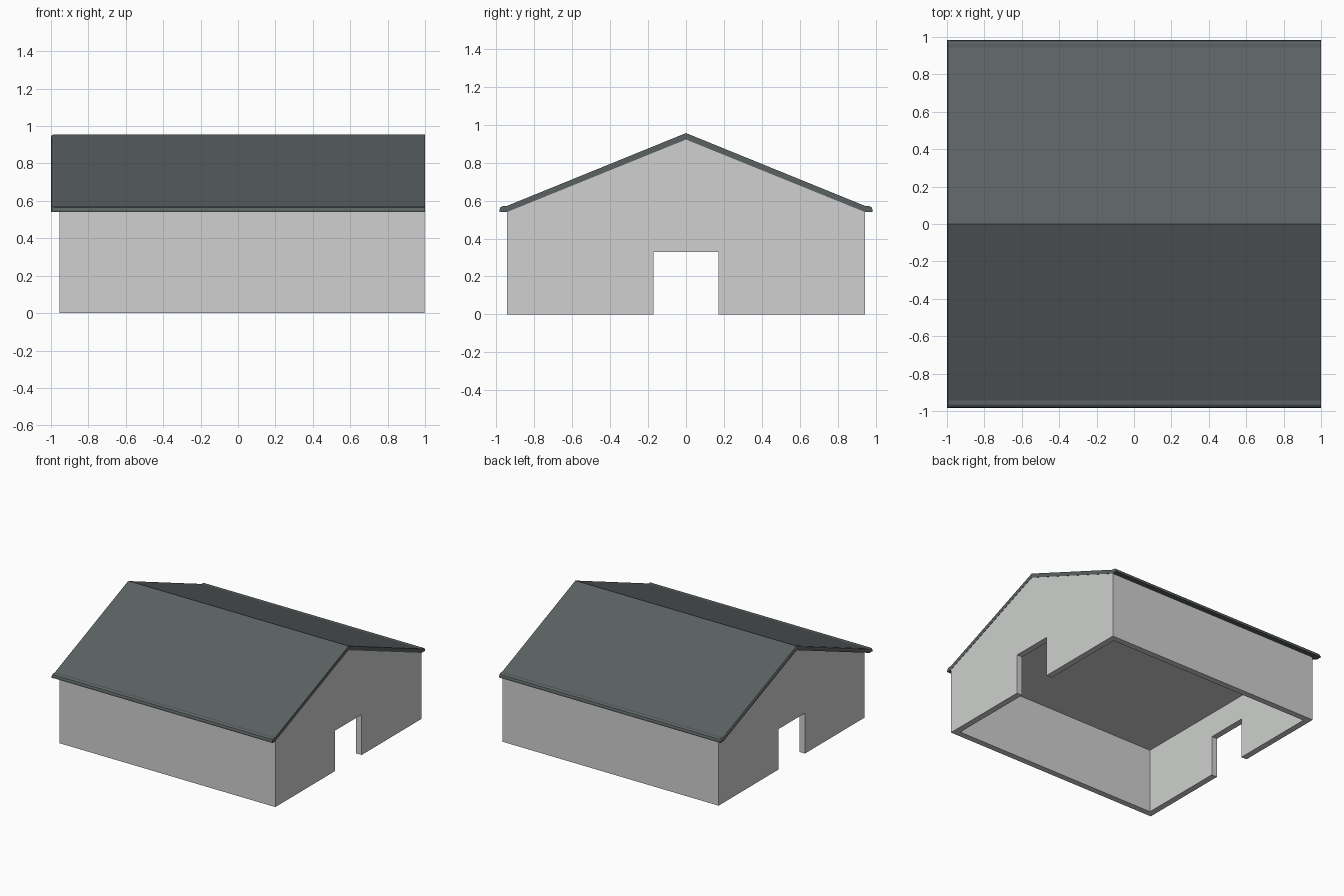
import bpy, bmesh

if "Cube" in bpy.data.objects:
    bpy.data.objects.remove(bpy.data.objects["Cube"])


def material(name, rgb):
    m = bpy.data.materials.new(name)
    m.diffuse_color = (*rgb, 1)
    m.use_nodes = True
    m.node_tree.nodes["Principled BSDF"].inputs["Base Color"].default_value = m.diffuse_color
    return m


WALL = material("light grey wall", (0.62, 0.63, 0.62))
ROOF = material("dark grey roof", (0.105, 0.12, 0.12))


def loft(name, sections, mat):
    """Join (x, [(y, z), ...]) outlines into one closed solid."""
    bm = bmesh.new()
    rings = [[bm.verts.new((x, y, z)) for y, z in pts] for x, pts in sections]
    for a, b in zip(rings, rings[1:]):
        for i in range(len(a)):
            j = (i + 1) % len(a)
            bm.faces.new((a[i], a[j], b[j], b[i]))
    bm.faces.new(rings[0])
    bm.faces.new(rings[-1])
    bmesh.ops.recalc_face_normals(bm, faces=bm.faces)
    me = bpy.data.meshes.new(name)
    bm.to_mesh(me)
    bm.free()
    me.materials.append(mat)
    ob = bpy.data.objects.new(name, me)
    bpy.context.collection.objects.link(ob)
    return ob


def prism(name, x0, x1, pts, mat):
    return loft(name, [(x0, pts), (x1, pts)], mat)


def rect(y0, y1, z0, z1):
    return [(y0, z0), (y1, z0), (y1, z1), (y0, z1)]


X0, X1, W, T = -0.955, 0.998, 0.943, 0.05   # wall ends, half width, thickness
EAVE, PEAK = 0.54, 0.922                    # wall height, gable height
DOOR, LINTEL = 0.172, 0.33                  # door half width, door height

# Gable ends with door openings
gable = [(-W, 0), (-DOOR, 0), (-DOOR, LINTEL), (DOOR, LINTEL), (DOOR, 0),
         (W, 0), (W, EAVE), (0, PEAK), (-W, EAVE)]
prism("left_gable", X0, X0 + T, gable, WALL)
prism("right_gable", X1 - T, X1, gable, WALL)

# Long side walls
prism("front_wall", X0 + T, X1 - T, rect(-W, -W + T, 0, EAVE), WALL)
prism("back_wall", X0 + T, X1 - T, rect(W - T, W, 0, EAVE), WALL)

# Flat ceiling
prism("ceiling", X0 + T, X1 - T, rect(-W + T, W - T, 0.53, EAVE), WALL)


# Roof with rounded eaves, and a rounded verge on the left end
def roof_outline(drop):
    half = [(0.944, 0.572 - drop), (0.966, 0.572 - drop), (0.979, 0.564 - drop),
            (0.984, 0.552 - drop / 2), (0.984, EAVE), (W, EAVE)]
    return ([(0, 0.956 - drop)] + half + [(0, PEAK)]
            + [(-y, z) for y, z in reversed(half)])


loft("roof", [(-1, roof_outline(0.016)), (-0.995, roof_outline(0.005)),
              (-0.984, roof_outline(0)), (1, roof_outline(0))], ROOF)
